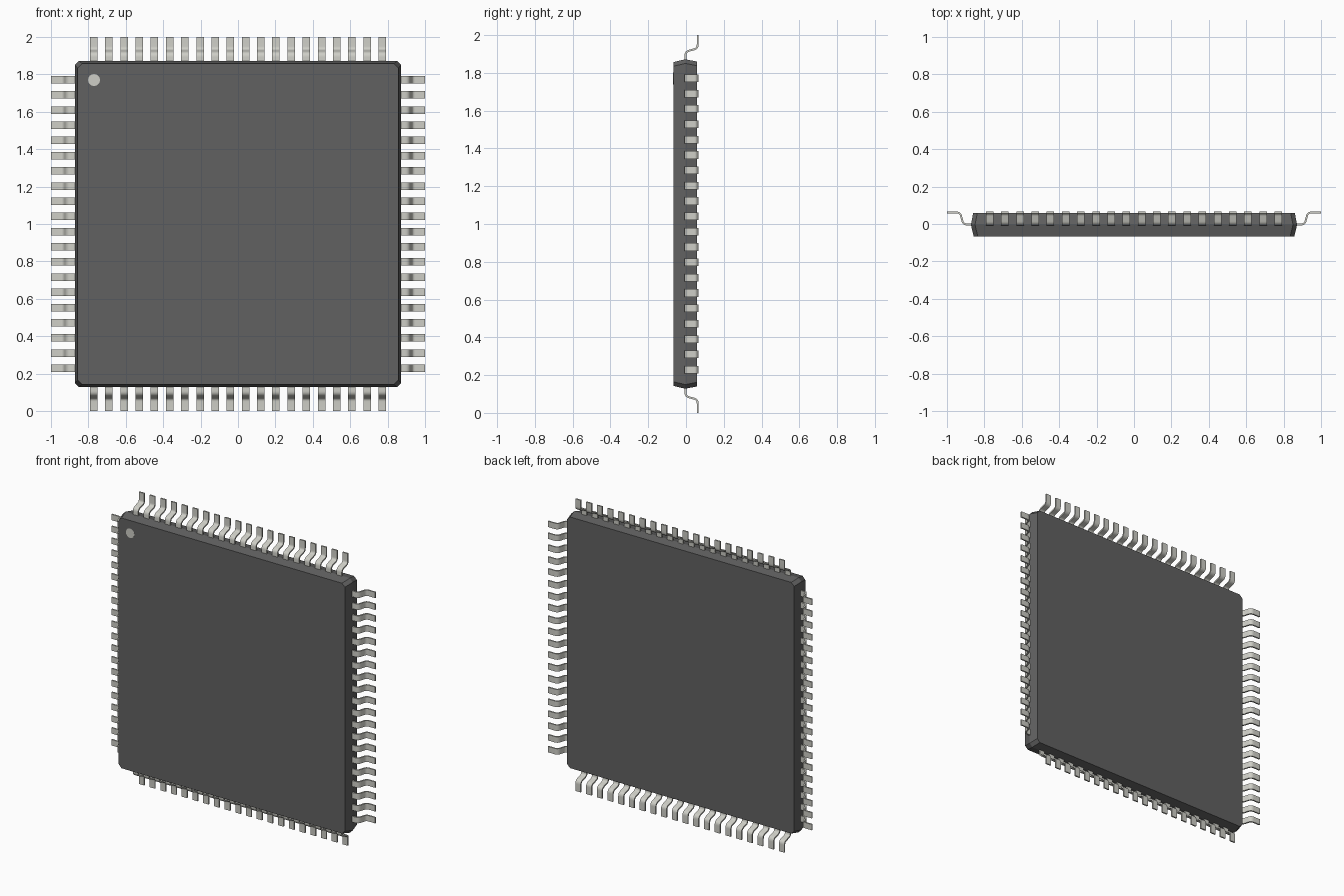
import bpy, bmesh, math
from mathutils import Vector

if "Cube" in bpy.data.objects:
    bpy.data.objects.remove(bpy.data.objects["Cube"])

def material(name, rgb):
    m = bpy.data.materials.new(name)
    m.diffuse_color = (*rgb, 1)
    m.use_nodes = True
    m.node_tree.nodes["Principled BSDF"].inputs["Base Color"].default_value = m.diffuse_color
    return m

DARK = material("dark_resin", (0.12, 0.12, 0.12))
METAL = material("pale_metal", (0.62, 0.62, 0.57))

def add(name, mesh, mat, loc=(0, 0, 1), rot=(0, 0, 0)):
    ob = bpy.data.objects.new(name, mesh)
    bpy.context.collection.objects.link(ob)
    ob.location, ob.rotation_euler = loc, rot
    if not mesh.materials:
        mesh.materials.append(mat)
    return ob

def to_mesh(bm, name):
    bmesh.ops.recalc_face_normals(bm, faces=bm.faces)
    me = bpy.data.meshes.new(name)
    bm.to_mesh(me)
    bm.free()
    return me

def bridge(bm, rings):
    # skin consecutive closed rings and cap both ends
    n = len(rings[0])
    for a, b in zip(rings, rings[1:]):
        for i in range(n):
            j = (i + 1) % n
            bm.faces.new((a[i], a[j], b[j], b[i]))
    bm.faces.new(rings[0])
    bm.faces.new(rings[-1])

# Body: square with clipped corners, drafted towards both faces
bm = bmesh.new()
rings = []
for y, h in ((-0.067, 0.857), (-0.004, 0.872), (0.058, 0.86)):
    c = h - 0.022
    pts = [(h, c), (c, h), (-c, h), (-h, c), (-h, -c), (-c, -h), (c, -h), (h, -c)]
    rings.append([bm.verts.new((x, y, z)) for x, z in pts])
bridge(bm, rings)
add("package_body", to_mesh(bm, "package_body"), DARK)

# Corner marker dot on the front
bm = bmesh.new()
ring = [[bm.verts.new((0.032 * math.cos(a), y, 0.032 * math.sin(a)))
         for a in (math.tau * i / 32 for i in range(32))] for y in (-0.0676, -0.06)]
bridge(bm, ring)
add("marker_dot", to_mesh(bm, "marker_dot"), METAL, (-0.77, 0, 1.77))

# Pin centre line (outward distance, y) with rounded bends
def pin_path():
    p = [Vector(q) for q in ((0.85, -0.003), (0.912, -0.003), (0.93, 0.062), (1.0, 0.062))]
    path = [p[0]]
    for a, b, c in zip(p, p[1:], p[2:]):
        s = b + (a - b).normalized() * 0.02
        e = b + (c - b).normalized() * 0.02
        for i in range(7):
            t = i / 6
            path.append(s * (1 - t) ** 2 + b * 2 * t * (1 - t) + e * t * t)
    return path + [p[3]]

# One row of gull-wing pins, reused on all four sides
COUNT, PITCH, WIDTH, THICK = 20, 0.0812, 0.04, 0.01
path = pin_path()
bm = bmesh.new()
for k in range(COUNT):
    x = (k - (COUNT - 1) / 2) * PITCH
    rings = []
    for i, p in enumerate(path):
        d = (path[min(i + 1, len(path) - 1)] - path[max(i - 1, 0)]).normalized()
        n = Vector((-d.y, d.x)) * THICK / 2
        rings.append([bm.verts.new((x + sx * WIDTH / 2, p.y + sn * n.y, p.x + sn * n.x))
                      for sx, sn in ((-1, -1), (1, -1), (1, 1), (-1, 1))])
    bridge(bm, rings)
row = to_mesh(bm, "pin_row")

bpy.ops.object.select_all(action='DESELECT')
for k, side in enumerate(("top", "right", "bottom", "left")):
    ob = add("pins_" + side, row, METAL, rot=(0, k * math.pi / 2, 0))
    if k == 0:
        ob.select_set(True)
        bpy.context.view_layer.objects.active = ob
bpy.ops.object.shade_smooth_by_angle(angle=math.radians(35))
